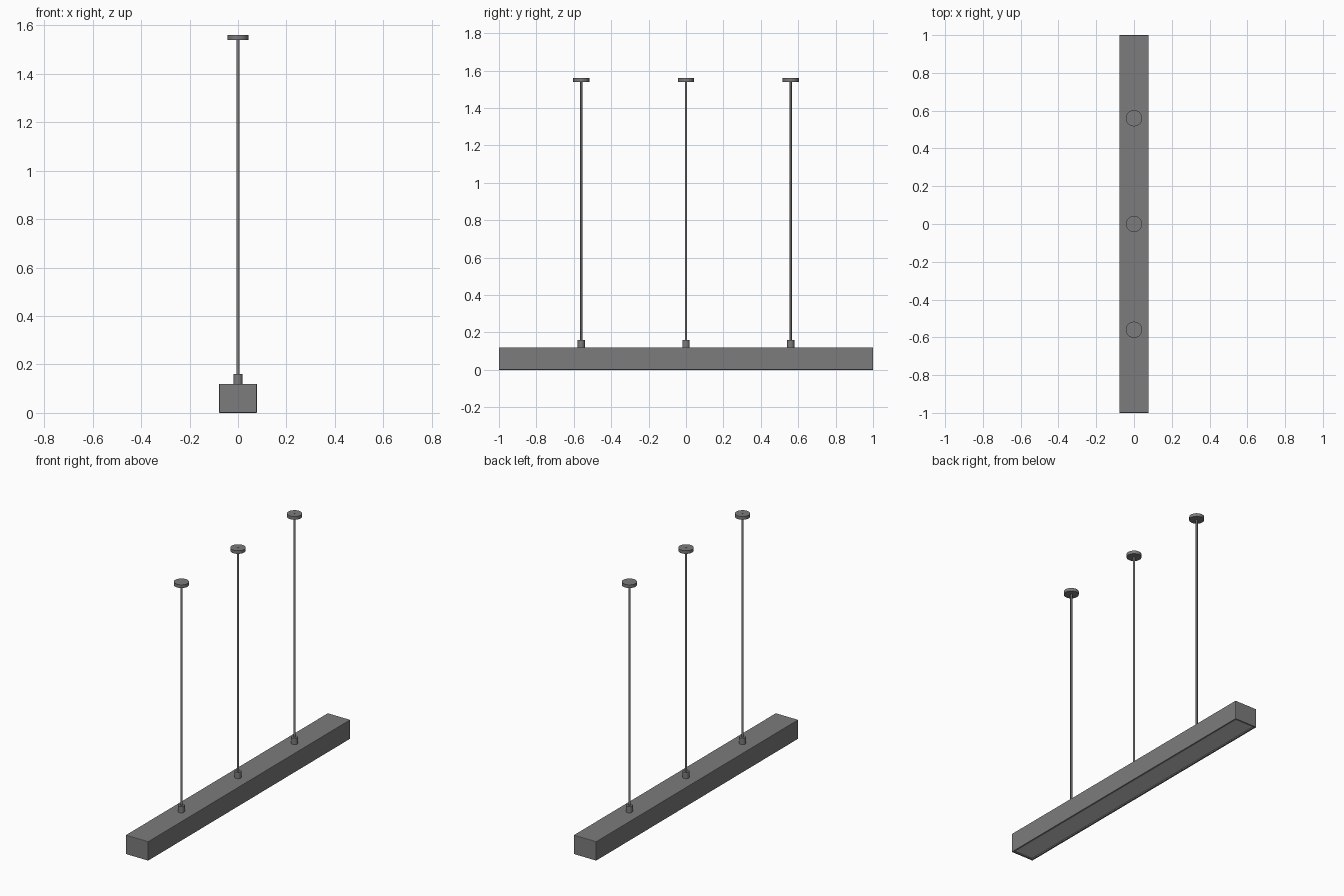
import bpy, bmesh

if "Cube" in bpy.data.objects:
    bpy.data.objects.remove(bpy.data.objects["Cube"])

W, L, H = 0.156, 2.0, 0.12   # beam width, length, height
RIM, DEPTH = 0.015, 0.004    # underside rim and recess

dark = bpy.data.materials.new("dark_grey")
dark.diffuse_color = (0.2, 0.2, 0.2, 1)
dark.use_nodes = True
dark.node_tree.nodes["Principled BSDF"].inputs["Base Color"].default_value = dark.diffuse_color


def box(name, size, center):
    bpy.ops.mesh.primitive_cube_add(size=1, location=center)
    ob = bpy.context.object
    ob.name = name
    ob.scale = size
    bpy.ops.object.transform_apply(location=False, rotation=False, scale=True)
    return ob


def cylinder(name, radius, z0, z1, y, sides=32):
    bpy.ops.mesh.primitive_cylinder_add(vertices=sides, radius=radius, depth=z1 - z0,
                                        location=(0, y, (z0 + z1) / 2))
    ob = bpy.context.object
    ob.name = name
    ob.data.materials.append(dark)
    bpy.ops.object.shade_smooth_by_angle()
    return ob


# Beam housing: softened edges and a recessed underside
housing = box("beam_housing", (W, L, H), (0, 0, H / 2))
housing.data.materials.append(dark)
bm = bmesh.new()
bm.from_mesh(housing.data)
bmesh.ops.bevel(bm, geom=bm.edges[:], offset=0.003, segments=2, profile=0.5, affect='EDGES')
bm.normal_update()
bottom = min(bm.faces, key=lambda f: f.calc_center_median().z)
bmesh.ops.inset_region(bm, faces=[bottom], thickness=RIM - 0.003)
bmesh.ops.inset_region(bm, faces=[bottom], thickness=0.0001, depth=-2 * DEPTH)
bm.to_mesh(housing.data)
bm.free()

# Light diffuser panel sitting inside the recess
box("diffuser_panel", (W - 2 * RIM - 0.001, L - 2 * RIM - 0.001, DEPTH), (0, 0, DEPTH * 1.5))

# Three suspension rods with collars and ceiling canopies
for label, y in (("front", -0.56), ("middle", 0.0), ("back", 0.56)):
    cylinder(label + "_collar", 0.019, H - 0.002, 0.16, y)
    cylinder(label + "_rod", 0.006, 0.15, 1.561, y, 16)
    cylinder(label + "_canopy", 0.043, 1.54, 1.56, y)
